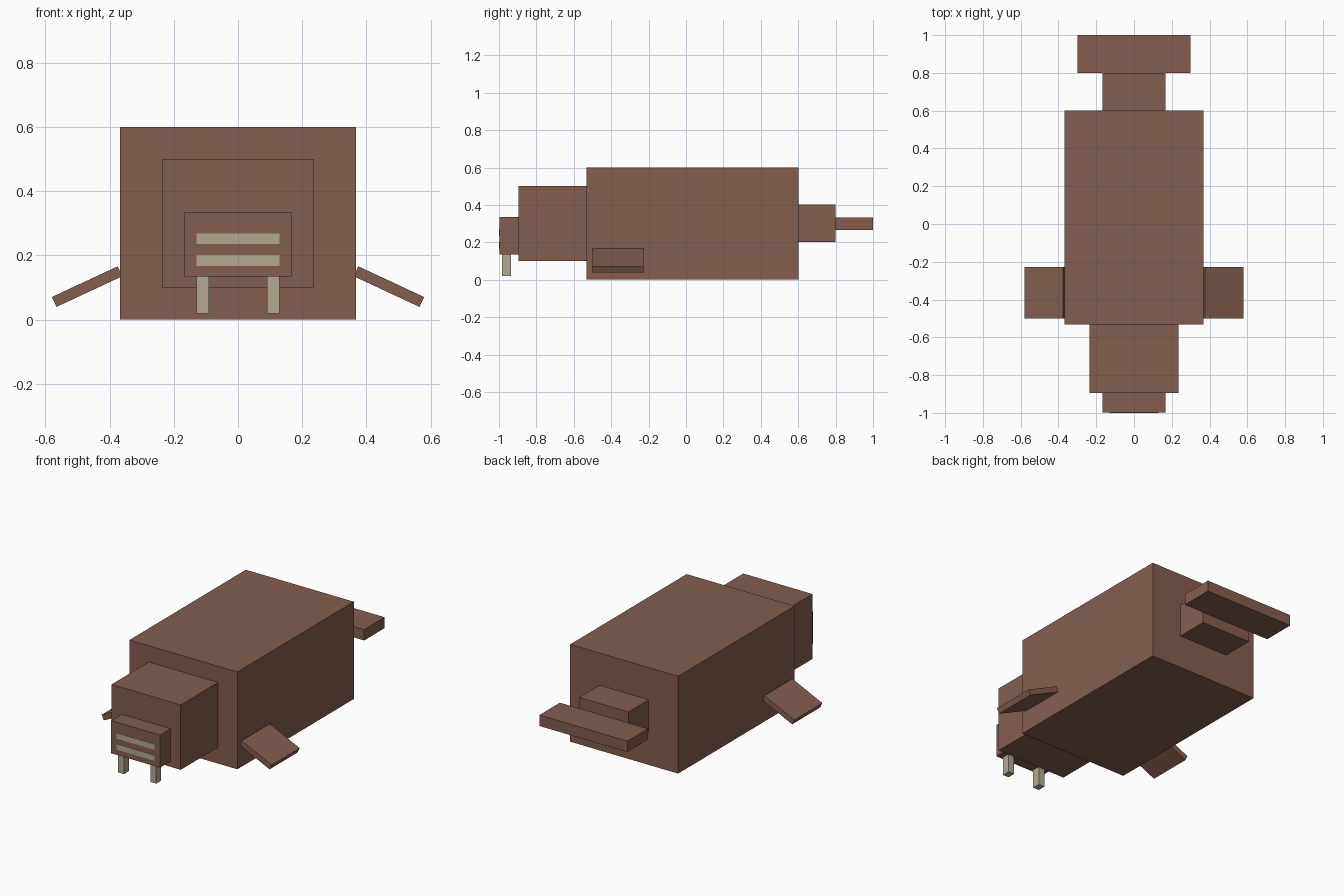
import bpy
from math import radians
from mathutils import Matrix

cube = bpy.data.objects.get("Cube")
if cube:
    bpy.data.objects.remove(cube, do_unlink=True)


def make_material(name, rgb):
    mat = bpy.data.materials.new(name)
    mat.use_nodes = True
    color = (*rgb, 1)
    mat.diffuse_color = color
    bsdf = next(n for n in mat.node_tree.nodes if n.type == 'BSDF_PRINCIPLED')
    bsdf.inputs["Base Color"].default_value = color
    return mat


hide = make_material("brown hide", (0.23, 0.111, 0.08))
ivory = make_material("ivory", (0.45, 0.395, 0.285))


def box(name, x, y, z, mat, tilt=0):
    """Box spanning the given (low, high) ranges, tilted about its centre along y."""
    spans = (x, y, z)
    centre = [(lo + hi) / 2 for lo, hi in spans]
    bpy.ops.mesh.primitive_cube_add(size=1, location=centre)
    obj = bpy.context.object
    obj.name = name
    obj.data.transform(Matrix.Diagonal([hi - lo for lo, hi in spans] + [1]))
    obj.rotation_euler.y = radians(tilt)
    obj.data.materials.append(mat)
    return obj


# Body, head and muzzle
box("body", (-0.368, 0.368), (-0.532, 0.602), (0, 0.6), hide)
box("head", (-0.236, 0.236), (-0.895, -0.532), (0.1, 0.5), hide)
box("muzzle", (-0.167, 0.167), (-0.998, -0.895), (0.134, 0.335), hide)

# Tail and fluke
box("tail", (-0.167, 0.167), (0.602, 0.8), (0.202, 0.402), hide)
box("tail_fluke", (-0.3, 0.3), (0.8, 1), (0.267, 0.334), hide)

# Whisker stripes: thin plates on the muzzle front
for name, low in (("upper", 0.235), ("lower", 0.167)):
    box(name + "_whisker_stripe", (-0.13, 0.13), (-1, -0.997), (low, low + 0.034), ivory)

# Paired tusks and drooping flippers
for name, side in (("left", 1), ("right", -1)):
    cx = side * 0.11
    box(name + "_tusk", (cx - 0.02, cx + 0.02), (-0.983, -0.935), (0.02, 0.134), ivory)
    cx = side * 0.47
    box(name + "_flipper", (cx - 0.113, cx + 0.113), (-0.5, -0.227),
        (0.086, 0.12), hide, tilt=side * 25)
